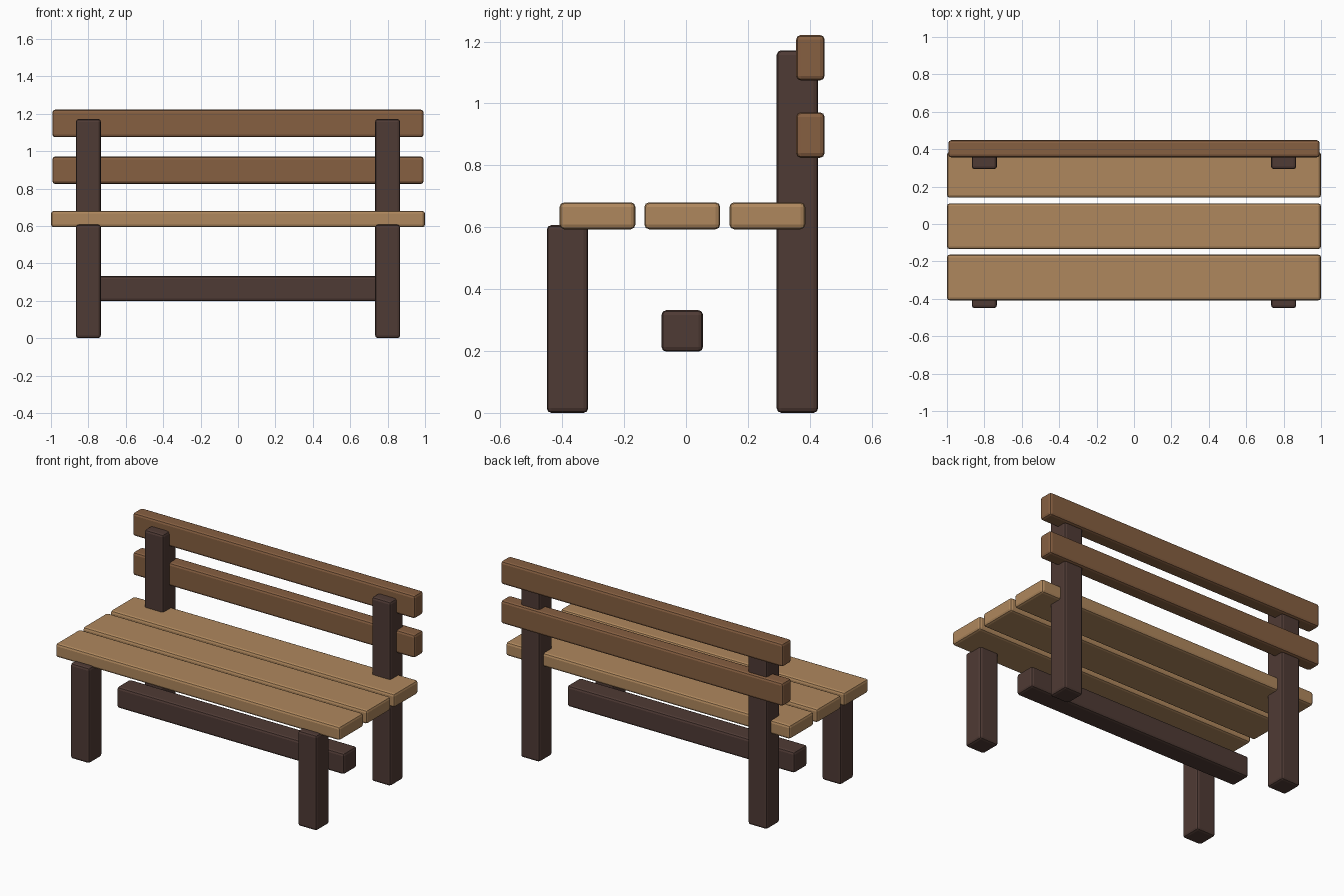
import bpy
import bmesh

cube = bpy.data.objects.get("Cube")
if cube:
    bpy.data.objects.remove(cube, do_unlink=True)


def make_material(name, rgb):
    mat = bpy.data.materials.new(name)
    mat.use_nodes = True
    color = (*rgb, 1.0)
    mat.diffuse_color = color
    mat.node_tree.nodes["Principled BSDF"].inputs["Base Color"].default_value = color
    return mat


light_wood = make_material("light wood", (0.43, 0.245, 0.11))
brown_wood = make_material("brown wood", (0.24, 0.115, 0.053))
dark_wood = make_material("dark wood", (0.078, 0.043, 0.035))


def beam(name, center, size, mat):
    """Rounded timber beam centred at a point."""
    bm = bmesh.new()
    bmesh.ops.create_cube(bm, size=1.0)
    bmesh.ops.scale(bm, vec=size, verts=bm.verts)
    mesh = bpy.data.meshes.new(name)
    bm.to_mesh(mesh)
    bm.free()
    mesh.materials.append(mat)
    obj = bpy.data.objects.new(name, mesh)
    obj.location = center
    bpy.context.collection.objects.link(obj)
    bevel = obj.modifiers.new("rounded edges", "BEVEL")
    bevel.width = 0.015
    bevel.segments = 2
    return obj


POST = 0.134          # square section of legs and stretcher
FRONT_HEIGHT = 0.607
REAR_HEIGHT = 1.172

# Legs; the rear pair carries the backrest
for side, x in (("left", 0.8), ("right", -0.8)):
    beam(f"{side}_front_leg", (x, -0.383, FRONT_HEIGHT / 2),
         (POST, POST, FRONT_HEIGHT), dark_wood)
    beam(f"{side}_rear_leg", (x, 0.36, REAR_HEIGHT / 2),
         (POST, POST, REAR_HEIGHT), dark_wood)

# Stretcher under the seat
beam("stretcher", (0, -0.012, 0.265), (1.6, POST, POST), dark_wood)

# Seat planks
for name, y in (("front", -0.286), ("middle", -0.012), ("rear", 0.263)):
    beam(f"{name}_seat_plank", (0, y, 0.637), (2.0, 0.245, 0.087), light_wood)

# Backrest rails behind the rear legs
for name, z in (("lower", 0.898), ("upper", 1.148)):
    beam(f"{name}_back_rail", (0, 0.402, z), (1.985, 0.092, 0.147), brown_wood)
